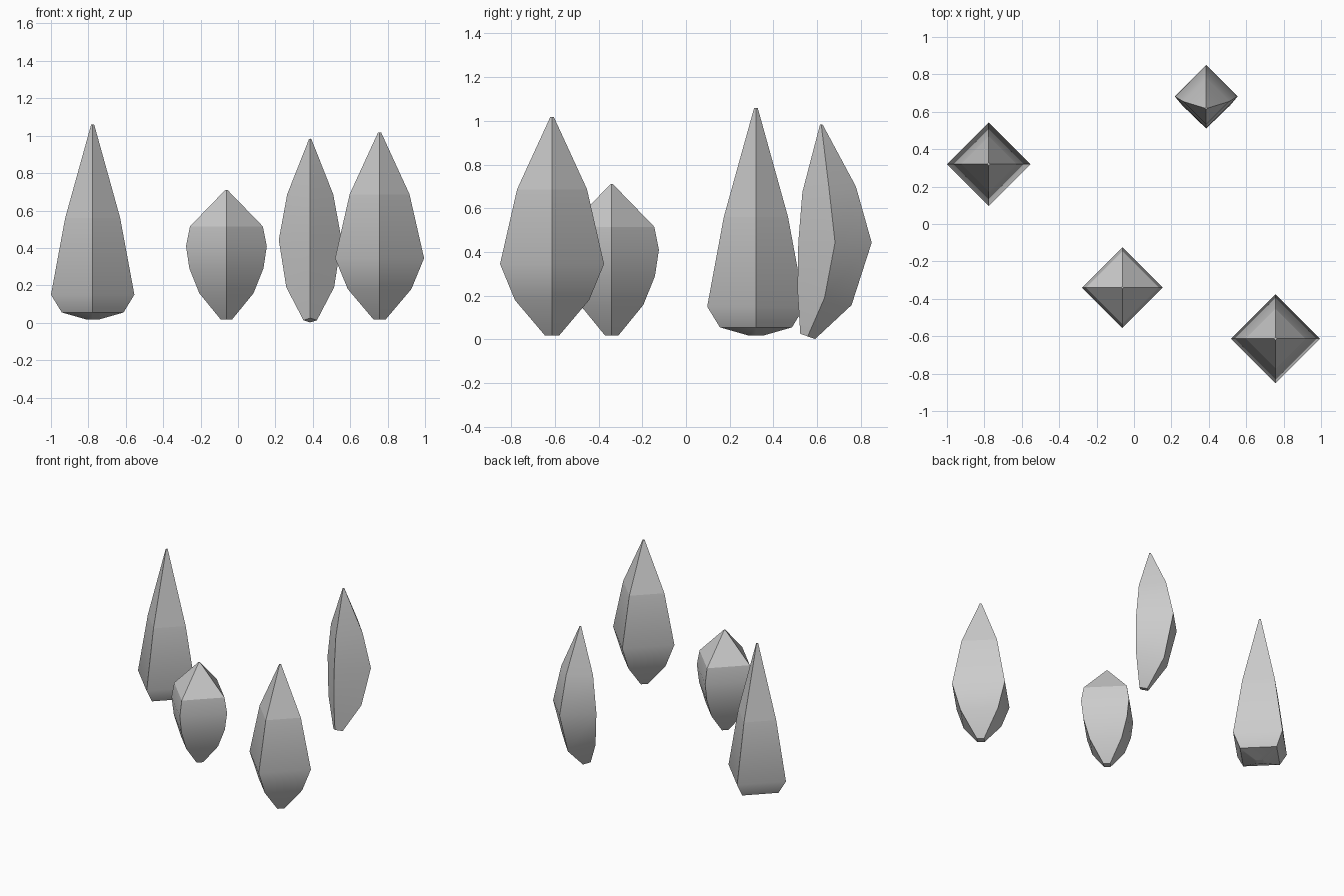
import bpy, bmesh, math

if "Cube" in bpy.data.objects:
    bpy.data.objects.remove(bpy.data.objects["Cube"])

def crystal(name, cx, rings, flat_tip=True):
    """Loft four-sided rings given as (radius, y, z, tilt in degrees)."""
    bm = bmesh.new()
    loops = []
    for r, y, z, tilt in rings:
        t = math.radians(tilt)
        loop = []
        for i in range(4):
            a = i * math.pi / 2
            u = r * math.sin(a)
            loop.append(bm.verts.new((cx + r * math.cos(a), y + u * math.cos(t), z + u * math.sin(t))))
        loops.append(loop)
    for lo, hi in zip(loops, loops[1:]):
        for i in range(4):
            j = (i + 1) % 4
            bm.faces.new((lo[i], lo[j], hi[j], hi[i]))
    bm.faces.new(loops[0][::-1])
    bm.faces.new(loops[-1])
    bmesh.ops.recalc_face_normals(bm, faces=bm.faces)
    me = bpy.data.meshes.new(name)
    bm.to_mesh(me)
    bm.free()
    ob = bpy.data.objects.new(name, me)
    bpy.context.collection.objects.link(ob)
    bpy.ops.object.select_all(action='DESELECT')
    ob.select_set(True)
    bpy.context.view_layer.objects.active = ob
    bpy.ops.object.shade_smooth_by_angle(angle=math.radians(40))
    # the pointed tip stays faceted
    if flat_tip:
        for p in list(me.polygons)[-6:]:
            p.use_smooth = False
    return ob

def upright(name, cx, cy, profile):
    return crystal(name, cx, [(r, cy, z, 0) for r, z in profile])

# three straight crystals: (radius, height) profiles
upright("tall_spire_crystal", -0.777, 0.32,
        [(0.032, 0.017), (0.165, 0.055), (0.223, 0.15), (0.147, 0.56), (0.008, 1.06)])
upright("short_bud_crystal", -0.062, -0.34,
        [(0.03, 0.017), (0.145, 0.158), (0.198, 0.29), (0.216, 0.41), (0.195, 0.515), (0.006, 0.71)])
upright("wide_crystal", 0.757, -0.613,
        [(0.032, 0.017), (0.17, 0.18), (0.238, 0.345), (0.16, 0.687), (0.008, 1.018)])

# one crystal bent along its length
crystal("bent_crystal", 0.386,
        [(0.036, 0.557, 0.0135, -19), (0.128, 0.634, 0.19, -15), (0.168, 0.682, 0.443, 0),
         (0.123, 0.655, 0.687, 6), (0.006, 0.619, 0.983, 8)], flat_tip=False)
